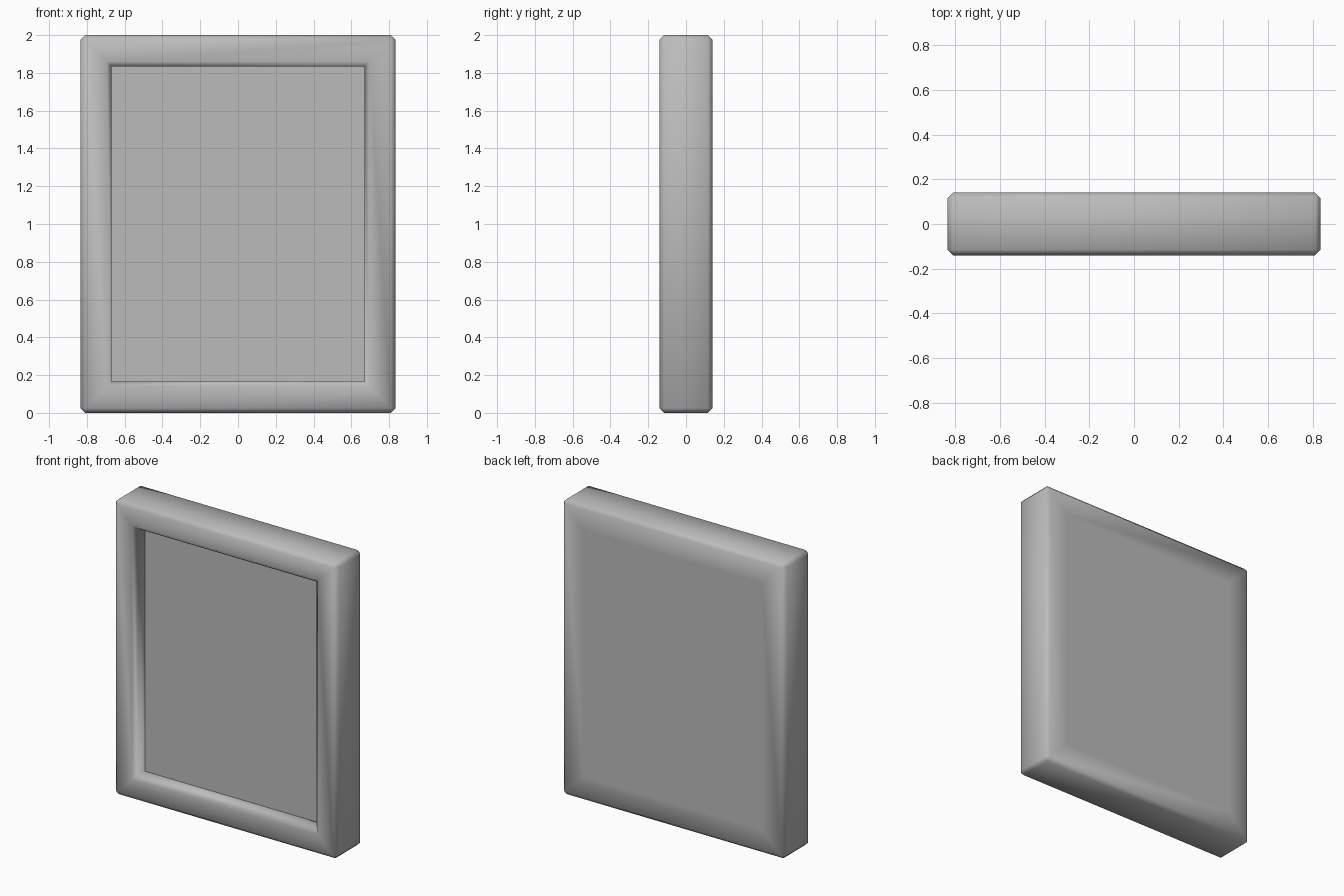
import bpy
import bmesh
from mathutils import Matrix

if "Cube" in bpy.data.objects:
    bpy.data.objects.remove(bpy.data.objects["Cube"])

W, H, D = 1.67, 2.0, 0.28      # outer size
BORDER, BEVEL = 0.165, 0.025   # border width and edge chamfer
PANEL_Y = -0.04                # depth of the recessed panel

grey = bpy.data.materials.new("grey")
grey.diffuse_color = (0.5, 0.5, 0.5, 1)
grey.use_nodes = True
grey.node_tree.nodes["Principled BSDF"].inputs["Base Color"].default_value = grey.diffuse_color


def add_object(name, bm, smooth):
    mesh = bpy.data.meshes.new(name)
    bmesh.ops.recalc_face_normals(bm, faces=bm.faces)
    for f in bm.faces:
        f.smooth = smooth
    bm.to_mesh(mesh)
    bm.free()
    mesh.materials.append(grey)
    obj = bpy.data.objects.new(name, mesh)
    bpy.context.collection.objects.link(obj)
    return obj


# Frame: a block with a border inset on the front and back
bm = bmesh.new()
bmesh.ops.create_cube(bm, size=1, matrix=Matrix.Translation((0, 0, H / 2))
                      @ Matrix.Diagonal((W, D, H, 1)))
bm.normal_update()
round_edges = list(bm.edges)
front = min(bm.faces, key=lambda f: f.normal.y)
back = max(bm.faces, key=lambda f: f.normal.y)
for face in (front, back):
    bmesh.ops.inset_region(bm, faces=[face], thickness=BORDER, use_even_offset=True)

# Opening: push the front centre in, keeping only its walls
rim = list(front.edges)
result = bmesh.ops.extrude_face_region(bm, geom=[front])
inner = [v for v in result["geom"] if isinstance(v, bmesh.types.BMVert)]
floor = [f for f in result["geom"] if isinstance(f, bmesh.types.BMFace)]
bmesh.ops.translate(bm, verts=inner, vec=(0, PANEL_Y + D / 2, 0))
bmesh.ops.delete(bm, geom=floor, context='FACES_ONLY')
if front.is_valid:
    bmesh.ops.delete(bm, geom=[front], context='FACES_ONLY')

# Chamfer the outer edges and the rim of the opening
bmesh.ops.bevel(bm, geom=[e for e in round_edges + rim if e.is_valid],
                offset=BEVEL, segments=1, affect='EDGES', clamp_overlap=True)
add_object("frame", bm, True)

# Flat panel at the bottom of the opening
bm = bmesh.new()
x, z0, z1 = W / 2 - BORDER, BORDER, H - BORDER
bm.faces.new([bm.verts.new(p) for p in
              ((-x, PANEL_Y, z0), (x, PANEL_Y, z0), (x, PANEL_Y, z1), (-x, PANEL_Y, z1))])
panel = add_object("panel", bm, False)
if panel.data.polygons[0].normal.y > 0:
    panel.data.flip_normals()
